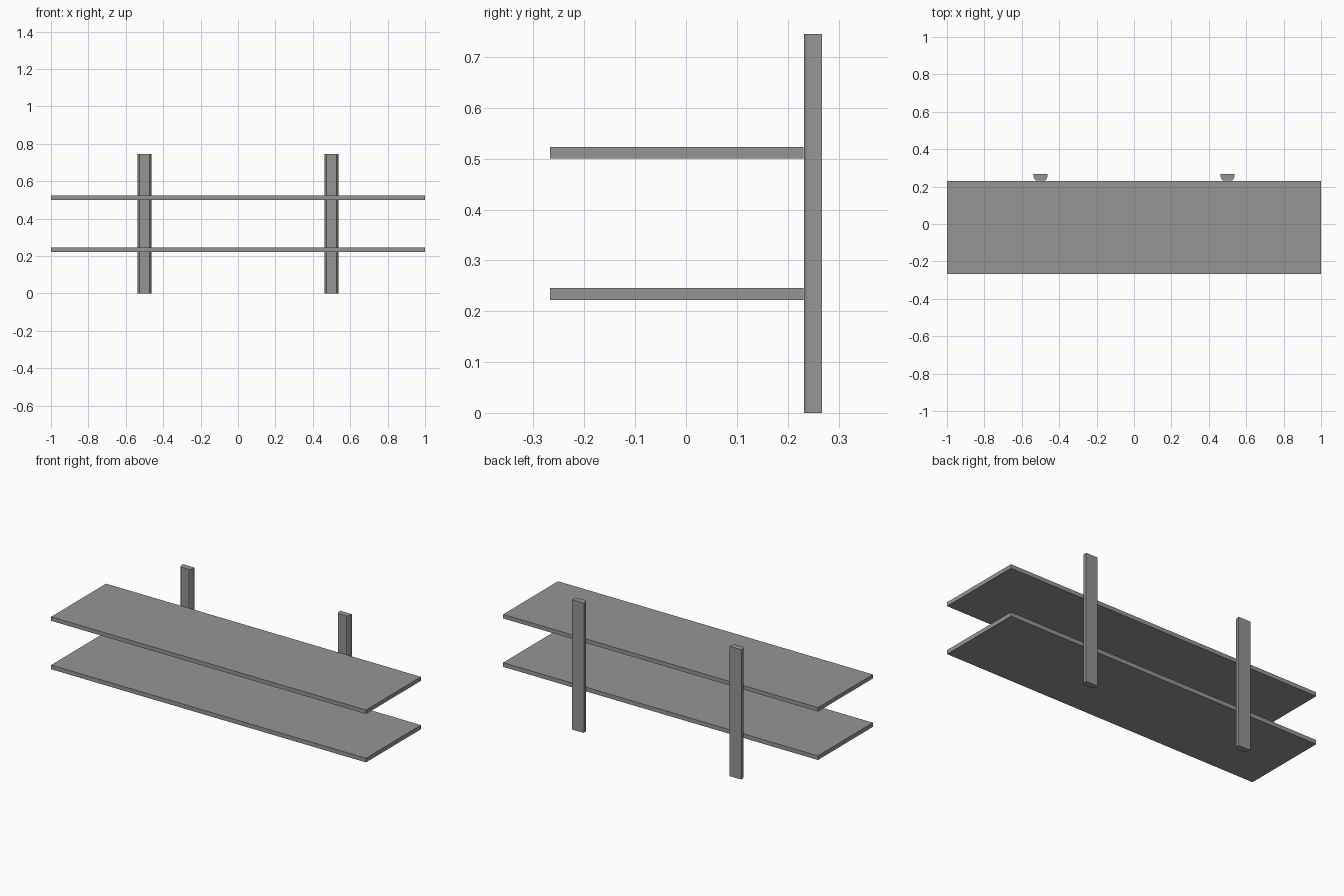
import bpy
import bmesh

cube = bpy.data.objects.get("Cube")
if cube:
    bpy.data.objects.remove(cube, do_unlink=True)

grey = bpy.data.materials.new("plain grey")
grey.use_nodes = True
grey.diffuse_color = (0.3, 0.3, 0.3, 1)
grey.node_tree.nodes["Principled BSDF"].inputs["Base Color"].default_value = (0.3, 0.3, 0.3, 1)


def prism(name, outline, bottom, top):
    """Extrude a flat xy outline from bottom to top."""
    bm = bmesh.new()
    face = bm.faces.new([bm.verts.new((x, y, bottom)) for x, y in outline])
    result = bmesh.ops.extrude_face_region(bm, geom=[face])
    for item in result["geom"]:
        if isinstance(item, bmesh.types.BMVert):
            item.co.z = top
    bmesh.ops.recalc_face_normals(bm, faces=bm.faces)
    mesh = bpy.data.meshes.new(name)
    bm.to_mesh(mesh)
    bm.free()
    mesh.materials.append(grey)
    obj = bpy.data.objects.new(name, mesh)
    bpy.context.collection.objects.link(obj)
    return obj


# Two thin boards, just touching the front of the posts
board = [(-1, -0.267), (1, -0.267), (1, 0.231), (-1, 0.231)]
prism("lower_shelf", board, 0.222, 0.246)
prism("upper_shelf", board, 0.5, 0.523)

# Upright posts: flat back, sides tapering and rounding into a narrower front
half = [(0.038, 0.267), (0.036, 0.25), (0.032, 0.238), (0.026, 0.232)]
profile = half + [(-x, y) for x, y in reversed(half)]
for name, centre in (("right_post", -0.5), ("left_post", 0.5)):
    prism(name, [(x + centre, y) for x, y in profile], 0, 0.745)
